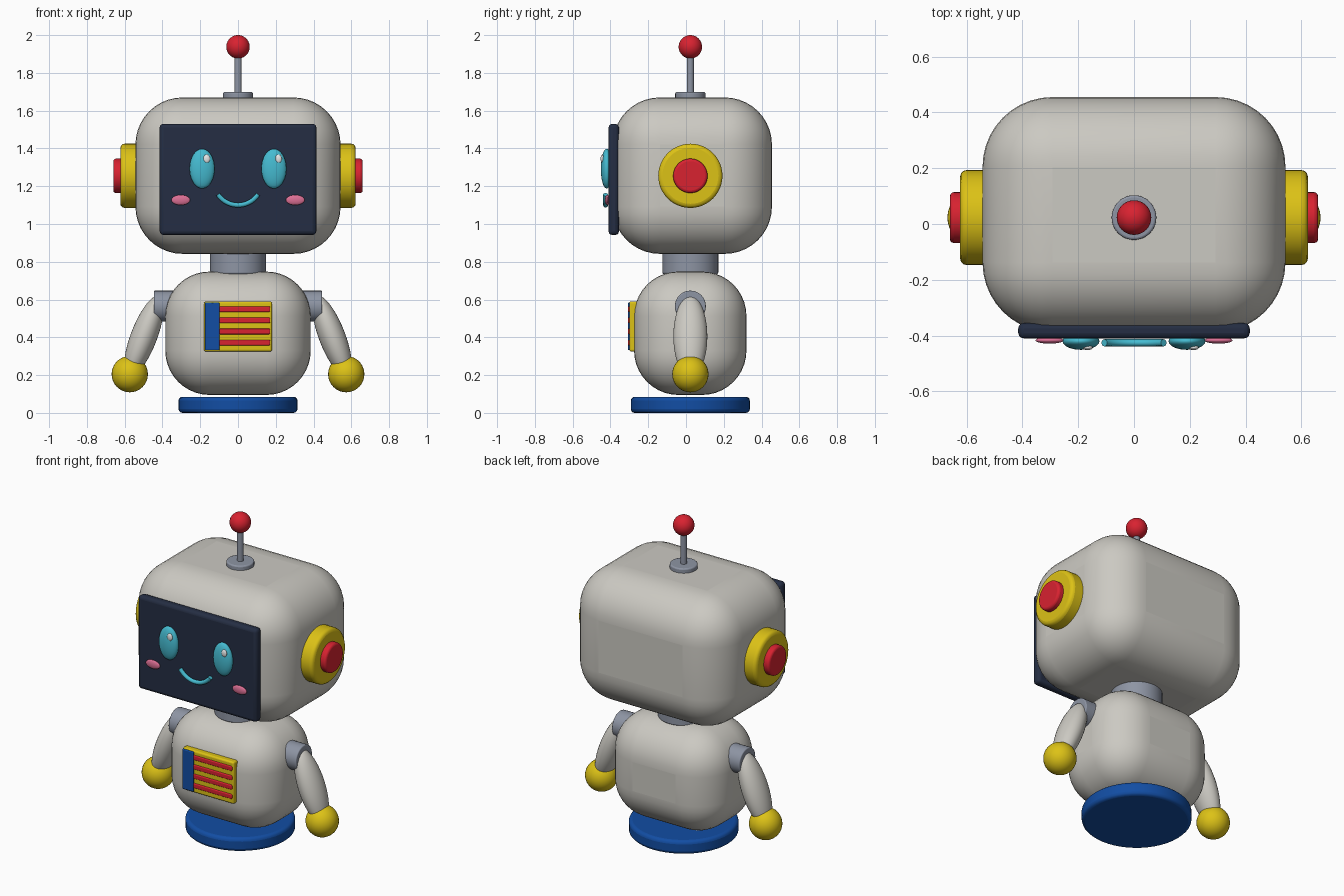
import bpy, math
from mathutils import Vector

if "Cube" in bpy.data.objects:
    bpy.data.objects.remove(bpy.data.objects["Cube"])

CY = 0.023  # depth of the main axis


def mat(name, r, g, b):
    m = bpy.data.materials.new(name)
    m.diffuse_color = (r, g, b, 1)
    m.use_nodes = True
    m.node_tree.nodes["Principled BSDF"].inputs["Base Color"].default_value = m.diffuse_color
    return m


SHELL = mat("warm grey shell", 0.60, 0.585, 0.54)
NAVY = mat("navy screen", 0.018, 0.027, 0.056)
TEAL = mat("teal", 0.06, 0.50, 0.64)
PINK = mat("pink", 0.72, 0.16, 0.30)
YELLOW = mat("yellow", 0.72, 0.54, 0.008)
RED = mat("red", 0.69, 0.016, 0.03)
BLUE = mat("blue", 0.006, 0.075, 0.37)
METAL = mat("metal grey", 0.27, 0.30, 0.37)
WHITE = mat("white", 0.8, 0.8, 0.8)


def finish(name, material, bevel=0, segments=3):
    o = bpy.context.object
    o.name = name
    o.data.materials.append(material)
    if bevel:
        b = o.modifiers.new("round", "BEVEL")
        b.width, b.segments = bevel, segments
        b.limit_method = "ANGLE"
        b.angle_limit = math.radians(40)
    bpy.ops.object.shade_smooth_by_angle(angle=math.radians(40))
    return o


def box(name, lo, hi, material, bevel=0, segments=3):
    lo, hi = Vector(lo), Vector(hi)
    bpy.ops.mesh.primitive_cube_add(size=1, location=(lo + hi) / 2)
    bpy.context.object.scale = hi - lo
    bpy.ops.object.transform_apply(location=False, rotation=False, scale=True)
    return finish(name, material, bevel, segments)


def ball(name, loc, radii, material, tilt=0):
    bpy.ops.mesh.primitive_uv_sphere_add(segments=32, ring_count=20, location=loc)
    o = bpy.context.object
    o.scale = radii
    o.rotation_euler = (0, tilt, 0)
    return finish(name, material)


def cyl(name, a, b, radius, material, bevel=0):
    a, b = Vector(a), Vector(b)
    bpy.ops.mesh.primitive_cylinder_add(vertices=48, radius=radius, depth=(b - a).length,
                                        location=(a + b) / 2)
    bpy.context.object.rotation_euler = (b - a).to_track_quat("Z", "Y").to_euler()
    return finish(name, material, bevel)


# Base, torso, neck and head
cyl("base", (0, CY, 0), (0, CY, 0.085), 0.315, BLUE, 0.02)
box("torso", (-0.385, -0.275, 0.095), (0.385, 0.32, 0.748), SHELL, 0.235, 10)
cyl("neck", (0, CY, 0.735), (0, CY, 0.88), 0.148, METAL, 0.008)
box("head", (-0.543, -0.388, 0.842), (0.543, 0.455, 1.67), SHELL, 0.25, 10)

# Antenna
cyl("antenna_base", (0, CY, 1.65), (0, CY, 1.698), 0.08, METAL, 0.008)
cyl("antenna_stem", (0, CY, 1.68), (0, CY, 1.90), 0.019, METAL)
ball("antenna_ball", (0, CY, 1.938), (0.062,) * 3, RED)

# Face
box("screen", (-0.415, -0.41, 0.942), (0.415, -0.355, 1.53), NAVY, 0.02)
for s, side in ((-1, "left"), (1, "right")):
    ball(side + "_eye", (s * 0.19, -0.42, 1.293), (0.066, 0.031, 0.105), TEAL)
    ball(side + "_eye_glint", (s * 0.19 + 0.024, -0.443, 1.345), (0.018, 0.009, 0.023), WHITE)
    ball(side + "_cheek", (s * 0.303, -0.417, 1.127), (0.05, 0.012, 0.027), PINK)

# Smile: an arc of round tube
curve = bpy.data.curves.new("smile", "CURVE")
curve.dimensions = "3D"
curve.bevel_depth = 0.013
curve.bevel_resolution = 3
curve.use_fill_caps = True
spline = curve.splines.new("POLY")
spline.points.add(20)
for i, p in enumerate(spline.points):
    a = math.radians(-146 + 112 * i / 20)
    p.co = (0.128 * math.cos(a), -0.426, 1.228 + 0.128 * math.sin(a), 1)
curve.materials.append(TEAL)
bpy.context.collection.objects.link(bpy.data.objects.new("smile", curve))

# Chest panel with a side block and bars
box("chest_panel", (-0.18, -0.30, 0.325), (0.18, -0.255, 0.59), YELLOW, 0.01)
box("panel_block", (-0.176, -0.307, 0.332), (-0.098, -0.27, 0.584), BLUE, 0.005)
for i in range(4):
    z = 0.372 + 0.059 * i
    box(f"panel_bar_{i + 1}", (-0.10, -0.307, z - 0.015), (0.17, -0.28, z + 0.015), RED, 0.006)

# Ears and arms, mirrored left and right
for s, side in ((-1, "left"), (1, "right")):
    cyl(side + "_ear", (s * 0.50, CY, 1.255), (s * 0.623, CY, 1.255), 0.17, YELLOW, 0.022)
    cyl(side + "_ear_button", (s * 0.60, CY, 1.255), (s * 0.66, CY, 1.255), 0.091, RED, 0.014)
    cyl(side + "_shoulder", (s * 0.34, CY, 0.565), (s * 0.446, CY, 0.565), 0.082, METAL, 0.006)
    ball(side + "_arm", (s * 0.498, CY, 0.405), (0.07, 0.09, 0.23), SHELL, -s * math.radians(21))
    ball(side + "_hand", (s * 0.573, CY, 0.205), (0.096,) * 3, YELLOW)
